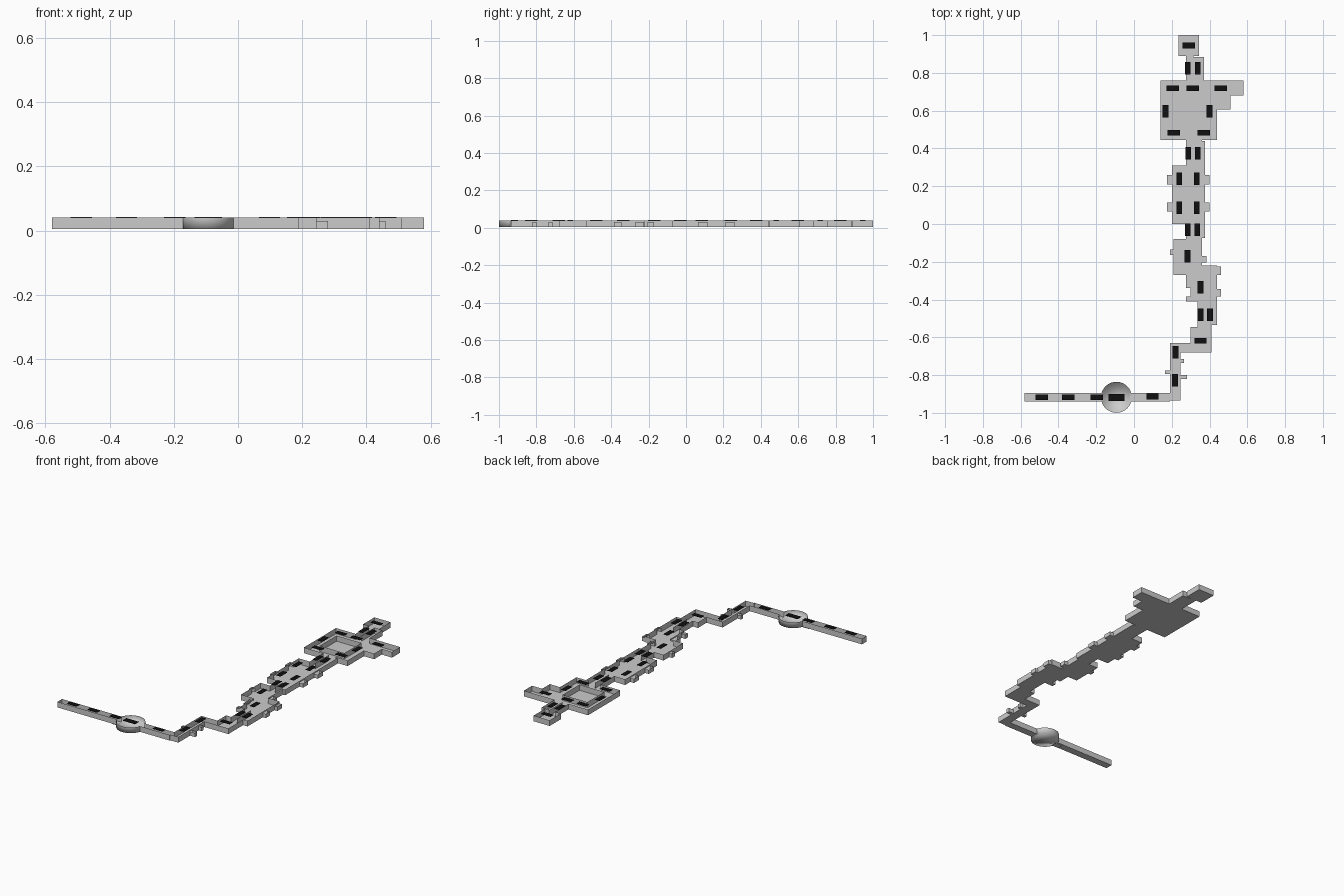
import bpy, bmesh, math

if "Cube" in bpy.data.objects:
    bpy.data.objects.remove(bpy.data.objects["Cube"])

FLOOR, TOP, LOW = 0.005, 0.04, 0.03

# floor plan rectangles: name -> (x0, y0, x1, y1); later entries override earlier ones
rooms = {
    "end_room": [(.235, .89, .345, 1.0)],
    "link_a_left": [(.275, .76, .315, .89)],
    "link_a_right": [(.315, .76, .37, .885)],
    "ring_hall": [(.14, .445, .44, .76), (.44, .68, .58, .76), (.44, .605, .51, .68)],
    "courtyard": [(.2, .515, .37, .68)],
    "link_b_left": [(.275, .31, .312, .445)],
    "link_b_right": [(.312, .31, .375, .44), (.312, .44, .36, .445)],
    "long_room": [(.2, 0, .375, .31)],
    "link_c_left": [(.275, -.08, .31, 0)],
    "link_c_right": [(.31, -.075, .375, 0), (.31, -.08, .36, -.075)],
    "upper_room": [(.21, -.27, .36, -.08)],
    "lower_room": [(.3, -.41, .44, -.22)],
    "link_d_left": [(.335, -.545, .375, -.41)],
    "link_d_right": [(.375, -.535, .44, -.41), (.375, -.545, .41, -.535)],
    "corner_room": [(.3, -.68, .41, -.545)],
    "bent_corridor": [(.19, -.68, .3, -.63), (.19, -.935, .245, -.63),
                      (-.58, -.94, .19, -.895)],
}
# low side niches
niches = [
    (.175, .21, .2, .26), (.175, .065, .2, .115), (.375, .21, .4, .26), (.375, .065, .4, .115),
    (.19, -.165, .21, -.135), (.36, -.205, .385, -.17),
    (.275, -.34, .3, -.27), (.275, -.41, .3, -.385),
    (.44, -.27, .46, -.225), (.44, -.385, .46, -.345),
    (.245, -.735, .265, -.715), (.165, -.795, .19, -.775), (.245, -.82, .28, -.8),
]
rooms["side_niches"] = niches
CX, CY, R, HALF = -.093, -.9175, .082, .0225
reach = math.sqrt(R * R - HALF * HALF)
rooms["round"] = [(CX - reach, -.94, CX + reach, -.895)]   # gap filled by the round room

rects = [(n, r) for n, rs in rooms.items() for r in rs]
xs = sorted({v for _, r in rects for v in (r[0], r[2])})
ys = sorted({v for _, r in rects for v in (r[1], r[3])})


def owner(i, j):
    if not (0 <= i < len(xs) - 1 and 0 <= j < len(ys) - 1):
        return None
    x, y = (xs[i] + xs[i + 1]) / 2, (ys[j] + ys[j + 1]) / 2
    found = None
    for n, r in rects:
        if r[0] < x < r[2] and r[1] < y < r[3]:
            found = n
    return found


def height(n):
    return LOW if n == "side_niches" else TOP


def wall_base(a, b):
    """Lowest z of the wall between cell a and neighbour b, or None."""
    if b is None:
        return FLOOR
    if a == b or b == "round":
        return None
    if a == "courtyard" or (a.startswith("link") and b.startswith("link") and a < b):
        return FLOOR
    return height(b) if height(b) < height(a) else None


def finish(bm, name):
    me = bpy.data.meshes.new(name)
    bm.to_mesh(me)
    bm.free()
    ob = bpy.data.objects.new(name, me)
    bpy.context.collection.objects.link(ob)
    return ob


# open-topped rooms: floor cells plus thin walls along each outline
meshes = {n: bmesh.new() for n in rooms if n != "round"}
for i in range(len(xs) - 1):
    for j in range(len(ys) - 1):
        n = owner(i, j)
        if n is None or n == "round":
            continue
        bm = meshes[n]
        c = [(xs[i], ys[j]), (xs[i + 1], ys[j]), (xs[i + 1], ys[j + 1]), (xs[i], ys[j + 1])]
        bm.faces.new([bm.verts.new((x, y, FLOOR)) for x, y in reversed(c)])
        for k, (di, dj) in enumerate(((0, -1), (1, 0), (0, 1), (-1, 0))):
            base = wall_base(n, owner(i + di, j + dj))
            if base is not None:
                (ax, ay), (bx, by) = c[k], c[(k + 1) % 4]
                h = height(n)
                bm.faces.new([bm.verts.new(p) for p in
                              ((ax, ay, base), (bx, by, base), (bx, by, h), (ax, ay, h))])
for n, bm in meshes.items():
    bmesh.ops.remove_doubles(bm, verts=bm.verts, dist=1e-5)
    bmesh.ops.dissolve_limit(bm, angle_limit=0.02, verts=bm.verts, edges=bm.edges)
    finish(bm, n)

# round room: smooth disc and ring wall, open where the corridor enters
bm = bmesh.new()
a0 = math.asin(HALF / R)
angles = [s + a0 + (math.pi - 2 * a0) * k / 16 for s in (0, math.pi) for k in range(17)]
low = [bm.verts.new((CX + R * math.cos(a), CY + R * math.sin(a), FLOOR)) for a in angles]
high = [bm.verts.new((v.co.x, v.co.y, TOP)) for v in low]
bm.faces.new(low[::-1])
for k in range(33):
    if k != 16:
        bm.faces.new((low[k], low[k + 1], high[k + 1], high[k]))
for f in bm.faces:
    f.smooth = True
finish(bm, "round_room")

# thin sill under the round room entrance
bm = bmesh.new()
bm.faces.new([bm.verts.new(p) for p in ((-.21, -.935, 0), (-.21, -.9, 0), (-.16, -.9, 0), (-.16, -.935, 0))])
finish(bm, "entrance_sill")

# black light panels hovering at wall height
black = bpy.data.materials.new("black")
black.diffuse_color = (.005, .005, .005, 1)
black.use_nodes = True
black.node_tree.nodes["Principled BSDF"].inputs["Base Color"].default_value = black.diffuse_color


def panel(x, y, w, d):
    bpy.ops.mesh.primitive_cube_add(size=1, location=(x, y, TOP + .001))
    ob = bpy.context.object
    ob.scale = (w, d, .002)
    ob.name = "light_panel"
    ob.data.materials.append(black)


across = [(.29, .945), (.205, .718), (.31, .718), (.46, .718), (.21, .483), (.37, .483),
          (.352, -.618), (.098, -.913), (-.197, -.918), (-.347, -.918), (-.488, -.918)]
along = [(.167, .597), (.4, .597), (.283, -.17), (.352, -.335), (.22, -.68), (.217, -.828)]
for x0, x1, y in ((.285, .337, .825), (.287, .337, .375), (.24, .332, .24),
                  (.24, .332, .085), (.285, .335, -.03), (.352, .402, -.48)):
    along += [(x0, y), (x1, y)]
for x, y in across:
    panel(x, y, .066, .03)
for x, y in along:
    panel(x, y, .03, .066)
panel(CX, CY, .085, .037)
